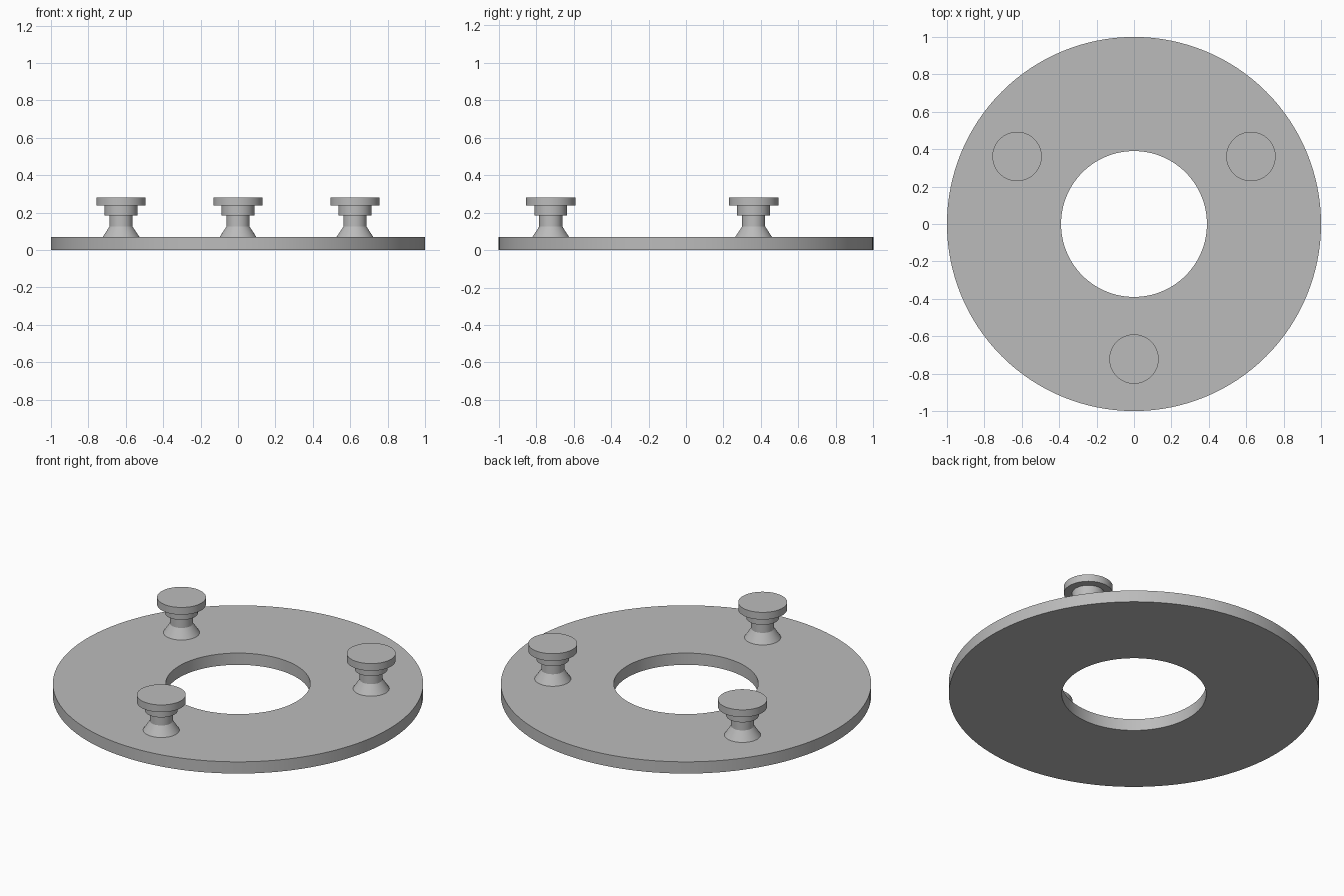
import bpy
import math

if "Cube" in bpy.data.objects:
    bpy.data.objects.remove(bpy.data.objects["Cube"], do_unlink=True)

grey = bpy.data.materials.new("plain grey")
grey.use_nodes = True
colour = (0.5, 0.5, 0.5, 1)
grey.diffuse_color = colour
grey.node_tree.nodes["Principled BSDF"].inputs["Base Color"].default_value = colour


def lathe(name, profile, segments, closed=False, location=(0, 0, 0)):
    """Revolve (radius, height) points; open profiles get end caps."""
    verts, faces = [], []
    for radius, height in profile:
        for s in range(segments):
            a = math.tau * s / segments
            verts.append((radius * math.cos(a), radius * math.sin(a), height))
    rows = len(profile)
    for r in range(rows if closed else rows - 1):
        low, high = r * segments, (r + 1) % rows * segments
        for s in range(segments):
            t = (s + 1) % segments
            faces.append((low + s, low + t, high + t, high + s))
    if not closed:
        faces.append(tuple(reversed(range(segments))))
        faces.append(tuple(range((rows - 1) * segments, rows * segments)))
    mesh = bpy.data.meshes.new(name)
    mesh.from_pydata(verts, [], faces)
    mesh.materials.append(grey)
    obj = bpy.data.objects.new(name, mesh)
    obj.location = location
    bpy.context.collection.objects.link(obj)
    bpy.ops.object.select_all(action="DESELECT")
    obj.select_set(True)
    bpy.context.view_layer.objects.active = obj
    bpy.ops.object.shade_smooth_by_angle(angle=math.radians(30))
    return obj


# Flat ring plate with a central hole
plate_top = 0.07
lathe("ring_plate", [(1, 0), (1, plate_top), (0.39, plate_top), (0.39, 0)], 128, closed=True)

# Three stepped knobs: flared foot, neck, collar and cap
knob = [(0.098, 0), (0.062, 0.055), (0.062, 0.115), (0.088, 0.115),
        (0.088, 0.167), (0.132, 0.167), (0.132, 0.21)]
for name, degrees in (("front_knob", -90), ("left_knob", 30), ("right_knob", 150)):
    a = math.radians(degrees)
    lathe(name, knob, 64, location=(0.722 * math.cos(a), 0.722 * math.sin(a), plate_top))
